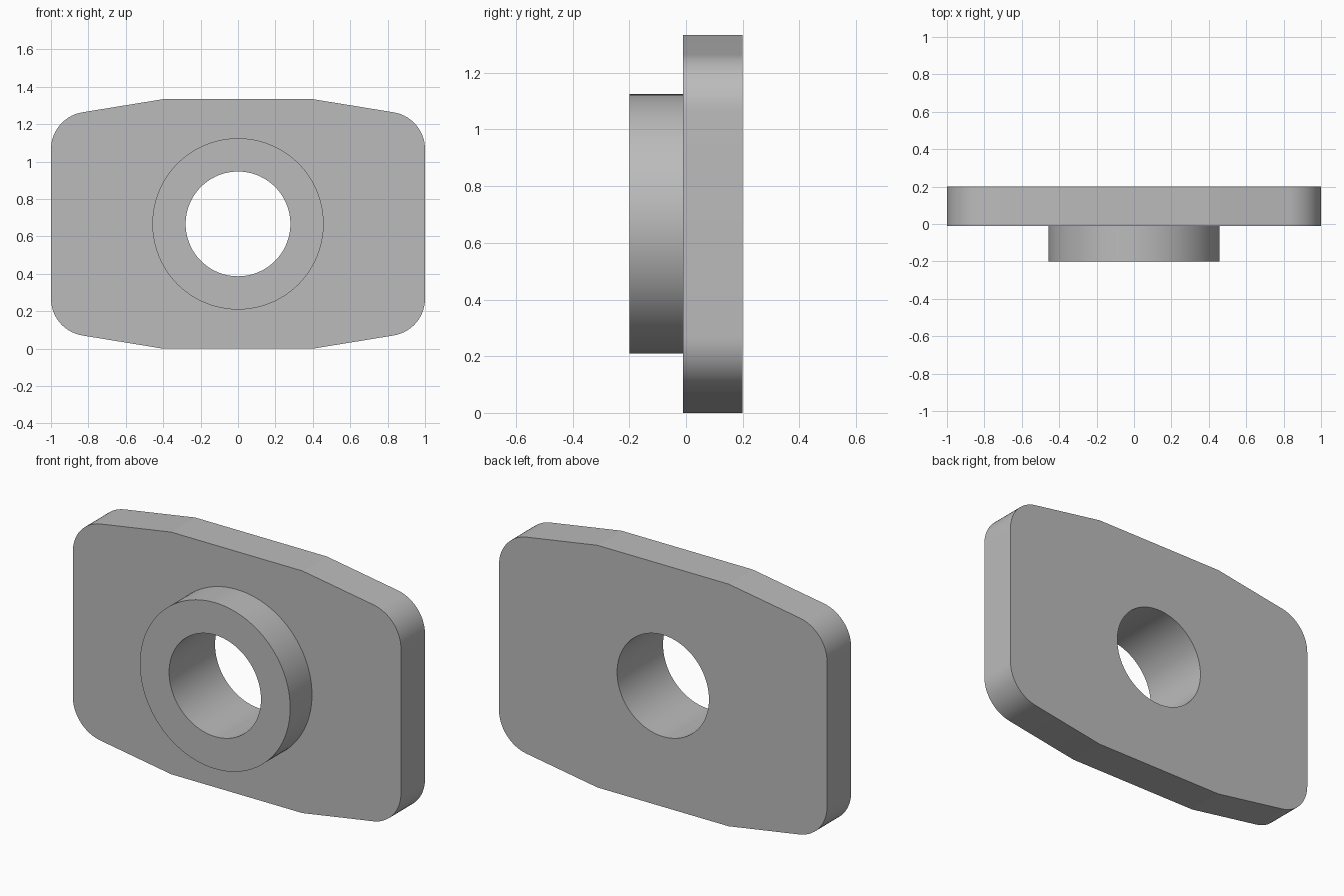
import bpy, bmesh
from math import sin, cos, pi, radians, atan2

cube = bpy.data.objects.get("Cube")
if cube:
    bpy.data.objects.remove(cube, do_unlink=True)

HALF_H = 0.667
BACK, STEP, FRONT = 0.2, -0.01, -0.2
BORE_R, BOSS_R, CORNER_R = 0.28, 0.458, 0.2

grey = bpy.data.materials.new("plain grey")
grey.use_nodes = True
colour = (0.5, 0.5, 0.5, 1)
grey.diffuse_color = colour
grey.node_tree.nodes["Principled BSDF"].inputs["Base Color"].default_value = colour


def circle(radius, n=96):
    return [(radius * cos(2 * pi * i / n), radius * sin(2 * pi * i / n)) for i in range(n)]


def plate_outline(steps=14):
    """Rounded corner plus sloping shoulder, mirrored into four quadrants."""
    shoulder, drop = 0.4, 0.163
    sweep = pi / 2 - atan2(drop, 1)
    cx = 1 - CORNER_R
    tangent_x = cx + CORNER_R * cos(sweep)
    cz = HALF_H - drop * (tangent_x - shoulder) - CORNER_R * sin(sweep)
    quarter = [(cx + CORNER_R * cos(sweep * i / steps),
                cz + CORNER_R * sin(sweep * i / steps)) for i in range(steps + 1)]
    quarter.append((shoulder, HALF_H))
    upper = quarter + [(-x, z) for x, z in reversed(quarter)]
    return upper + [(x, -z) for x, z in reversed(upper)]


bm = bmesh.new()


def ring(points, y):
    return [bm.verts.new((x, y, z + HALF_H)) for x, z in points]


def wall(a, b):
    for i in range(len(a)):
        j = (i + 1) % len(a)
        bm.faces.new((a[i], a[j], b[j], b[i]))


def face_with_hole(outer, inner):
    edges = [bm.edges.get((r[i - 1], r[i])) for r in (outer, inner) for i in range(len(r))]
    bmesh.ops.triangle_fill(bm, use_beauty=True, edges=edges)


# Rings of the plate, the raised boss and the through bore
plate_back, plate_front = (ring(plate_outline(), y) for y in (BACK, STEP))
boss_base, boss_front = (ring(circle(BOSS_R), y) for y in (STEP, FRONT))
bore_front, bore_back = (ring(circle(BORE_R), y) for y in (FRONT, BACK))

# Side walls and boss face, then the two flat plate faces
wall(plate_back, plate_front)
wall(boss_base, boss_front)
wall(boss_front, bore_front)
wall(bore_front, bore_back)
face_with_hole(plate_front, boss_base)
face_with_hole(plate_back, bore_back)
bmesh.ops.recalc_face_normals(bm, faces=bm.faces[:])

mesh = bpy.data.meshes.new("flanged_plate")
bm.to_mesh(mesh)
bm.free()
mesh.materials.append(grey)
plate = bpy.data.objects.new("flanged_plate", mesh)
bpy.context.collection.objects.link(plate)

# Smooth round walls, crisp rims and shoulder bends
bpy.ops.object.select_all(action="DESELECT")
plate.select_set(True)
bpy.context.view_layer.objects.active = plate
bpy.ops.object.shade_smooth_by_angle(angle=radians(8))
